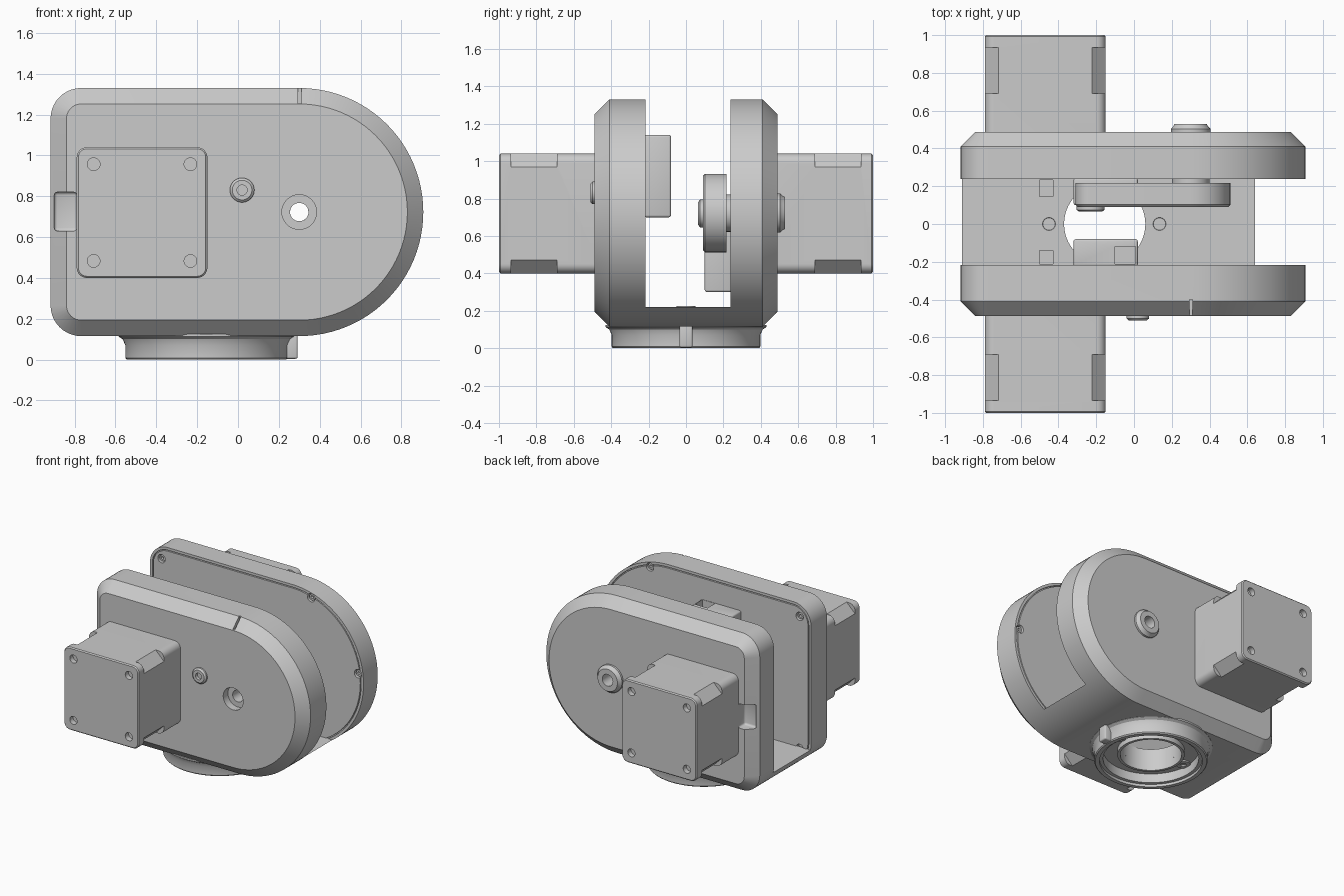
import bpy, bmesh, math
from mathutils import Matrix, Vector

if "Cube" in bpy.data.objects:
    bpy.data.objects.remove(bpy.data.objects["Cube"])

PIVOT = (0.30, 0.7225)
MOTOR = (-0.47, 0.72)
BASE_X = -0.155


def finish(name, bm, angle=30):
    bmesh.ops.recalc_face_normals(bm, faces=bm.faces[:])
    me = bpy.data.meshes.new(name)
    bm.to_mesh(me)
    bm.free()
    ob = bpy.data.objects.new(name, me)
    bpy.context.collection.objects.link(ob)
    smooth(ob, angle)
    return ob


def smooth(ob, angle=30):
    bpy.ops.object.select_all(action='DESELECT')
    ob.select_set(True)
    bpy.context.view_layer.objects.active = ob
    bpy.ops.object.shade_smooth_by_angle(angle=math.radians(angle))


def loft(name, rings):
    """Skin between matching (x, z) outlines, each given at one y, and cap the ends."""
    bm = bmesh.new()
    loops = [[bm.verts.new((x, y, z)) for x, z in pts] for y, pts in rings]
    n = len(loops[0])
    for a, b in zip(loops, loops[1:]):
        for i in range(n):
            bm.faces.new((a[i], a[(i + 1) % n], b[(i + 1) % n], b[i]))
    bm.faces.new(loops[0])
    bm.faces.new(loops[-1])
    return finish(name, bm)


def lathe(name, profile, loc, axis='Z', n=64):
    """Revolve a closed (radius, height) section into a ring."""
    bm = bmesh.new()
    loops = []
    for i in range(n):
        a = 2 * math.pi * i / n
        loops.append([bm.verts.new((r * math.cos(a), r * math.sin(a), h)) for r, h in profile])
    m = len(profile)
    for i in range(n):
        a, b = loops[i], loops[(i + 1) % n]
        for j in range(m):
            bm.faces.new((a[j], a[(j + 1) % m], b[(j + 1) % m], b[j]))
    if axis != 'Z':
        turn = math.pi / 2 if axis == '-Y' else -math.pi / 2
        bm.transform(Matrix.Rotation(turn, 4, 'X'))
    bm.transform(Matrix.Translation(loc))
    return finish(name, bm)


def box(name, x, y, z, rot=0.0, bevel=0.0):
    bm = bmesh.new()
    bmesh.ops.create_cube(bm, size=1)
    bm.transform(Matrix.Diagonal((x[1] - x[0], y[1] - y[0], z[1] - z[0], 1)))
    if bevel:
        bmesh.ops.bevel(bm, geom=bm.edges[:], offset=bevel, segments=3, profile=0.5, affect='EDGES')
    bm.transform(Matrix.Rotation(rot, 4, 'Y'))
    bm.transform(Matrix.Translation((sum(x) / 2, sum(y) / 2, sum(z) / 2)))
    return finish(name, bm)


def rod(x, z, r, y, r2=None, n=32):
    """Cylinder along y, used as a drill."""
    r2 = r if r2 is None else r2
    ring = lambda q: [(x + q * math.cos(2 * math.pi * i / n), z + q * math.sin(2 * math.pi * i / n)) for i in range(n)]
    return loft("drill", [(y[0], ring(r)), (y[1], ring(r2))])


def boolean(ob, cutters, op='DIFFERENCE'):
    for c in cutters:
        c.hide_render = True
        m = ob.modifiers.new("cut", 'BOOLEAN')
        m.operation, m.solver, m.object = op, 'EXACT', c
        bpy.context.view_layer.objects.active = ob
        bpy.ops.object.modifier_apply(modifier=m.name)
        bpy.data.objects.remove(c)
    smooth(ob)
    return ob


def arc(cx, cz, r, a0, a1, n):
    return [(cx + r * math.cos(math.radians(a0 + (a1 - a0) * i / n)),
             cz + r * math.sin(math.radians(a0 + (a1 - a0) * i / n))) for i in range(n + 1)]


def outline(d=0.0):
    """D-shaped housing outline, shrunk by d."""
    r = 0.15 - d
    return (arc(*PIVOT, 0.6075 - d, -90, 90, 48) + arc(-0.768, 1.18, r, 90, 180, 10)
            + arc(-0.768, 0.265, r, 180, 270, 10))


def rounded(cx, cz, h, r):
    k, pts = h - r, []
    for q, (sx, sz) in enumerate([(1, 1), (-1, 1), (-1, -1), (1, -1)]):
        pts += arc(cx + sx * k, cz + sz * k, r, 90 * q, 90 * q + 90, 8)
    return pts


# Two side housings and their motors
for s, tag, inner in ((-1, "front", 0.217), (1, "back", 0.237)):
    Y = lambda a, b: tuple(sorted((s * a, s * b)))
    g = inner + 0.012
    house = loft(tag + "_housing", [(s * y, outline(d)) for y, d in (
        (0.488, 0.078), (0.41, 0), (inner, 0), (inner, 0.02), (g, 0.021), (g, 0.027), (inner, 0.028))])
    cuts = [rod(*PIVOT, 0.045, Y(0.1, 0.6)),
            box("notch", (-0.90, -0.79), Y(0.41, 0.6), (0.63, 0.82), bevel=0.015)]
    # lid screw recesses
    for x, z in ((-0.82, 1.23), (0.46, 1.27), (0.86, 0.79), (0.46, 0.175), (-0.82, 0.21)):
        cuts.append(rod(x, z, 0.032, Y(inner - 0.05, inner + 0.035), n=20))
    if s < 0:
        cuts += [rod(*PIVOT, 0.085, Y(0.43, 0.6)),
                 box("seam", (0.295, 0.311), Y(0.40, 0.6), (1.255, 1.4))]
    boolean(house, cuts)
    for x, z in ((-0.82, 1.23), (0.46, 1.27), (0.86, 0.79)):
        lathe(tag + "_lid_screw", [(0.011, 0), (0.024, 0), (0.024, 0.025), (0.011, 0.025)],
              (x, s * (inner + 0.037), z), 'Y' if s < 0 else '-Y', 20)

    motor = loft(tag + "_motor", [(s * y, rounded(*MOTOR, 0.32 - d, 0.05 - d)) for y, d in (
        (0.47, 0), (0.992, 0), (1.0, 0.008))])
    cuts = []
    for sx in (-1, 1):
        for sz in (-1, 1):
            x, z = MOTOR[0] + sx * 0.355, MOTOR[1] + sz * 0.355
            cuts.append(box("corner_cut", (x - 0.1, x + 0.1), Y(0.69, 0.935), (z - 0.1, z + 0.1), math.pi / 4))
            cuts.append(rod(MOTOR[0] + sx * 0.237, MOTOR[1] + sz * 0.237, 0.031, Y(0.96, 1.1), n=24))
    boolean(motor, cuts)

# Floor joining the housings, following the same outline
floor = loft("floor", [(-0.225, outline()), (0.245, outline())])
boolean(floor, [box("top_cut", (-2, 2), (-1, 1), (0.22, 3)),
                lathe("bore", [(0.0001, 0), (0.215, 0), (0.215, 0.5), (0.0001, 0.5)], (BASE_X, 0, 0)),
                box("slot", (-0.50, -0.43), (0.145, 0.232), (0.16, 0.4)),
                box("slot", (-0.50, -0.43), (-0.212, -0.14), (0.16, 0.4))])

# Base ring with flared top, stepped recess and index tab
lathe("base_ring", [(0.43, 0.125), (0.43, 0.113), (0.41, 0.10), (0.397, 0.07), (0.397, 0.008), (0.39, 0),
                    (0.36, 0), (0.36, 0.02), (0.335, 0.02), (0.335, 0.09), (0.235, 0.09), (0.235, 0.05),
                    (0.215, 0.05), (0.215, 0.125)], (BASE_X, 0, 0), n=96)
box("base_tab", (0.22, 0.292), (-0.035, 0.035), (0.004, 0.13), bevel=0.01)
for x in (-0.45, 0.135):
    lathe("floor_screw", [(0.022, 0.08), (0.05, 0.08), (0.05, 0.226), (0.034, 0.226), (0.03, 0.212), (0.022, 0.212)],
          (x, 0, 0), n=32)

# Shaft bosses outside the housings
lathe("front_shaft_boss", [(0.025, -0.03), (0.06, -0.03), (0.06, 0.012), (0.048, 0.023), (0.025, 0.023)],
      (0.02, -0.488, 0.83), '-Y', 40)
lathe("back_pivot_boss", [(0.045, -0.03), (0.105, -0.03), (0.105, 0.015), (0.092, 0.028), (0.085, 0.042),
                          (0.045, 0.042)], (PIVOT[0], 0.488, PIVOT[1]), 'Y', 48)

# Sensor blocks on the inner faces, one up and one down
for tag, y, z, cy, cz in (("front", (-0.225, -0.08), (0.70, 1.14), (-0.212, -0.12), (0.77, 1.3)),
                          ("back", (0.10, 0.245), (0.30, 0.74), (0.14, 0.23), (0.1, 0.67))):
    b = box(tag + "_block", (-0.32, 0.02), y, z, bevel=0.012)
    boolean(b, [box("pocket", (-0.10, 0.008), cy, cz)])

# Swing arm on the back pivot
pts = lambda d: (arc(*PIVOT, 0.21 - d, -90, 90, 24) + arc(-0.23, 0.8525, 0.08 - d, 90, 180, 8)
                 + arc(-0.23, 0.5925, 0.08 - d, 180, 270, 8))
arm = loft("swing_arm", [(0.09, pts(0.012)), (0.102, pts(0)), (0.217, pts(0))])
boolean(arm, [rod(*PIVOT, 0.045, (0, 0.4)), rod(*PIVOT, 0.09, (0, 0.13))])
lathe("pivot_spacer", [(0.045, 0), (0.10, 0), (0.10, 0.03), (0.045, 0.03)], (PIVOT[0], 0.212, PIVOT[1]), 'Y', 40)
lathe("arm_end_boss", [(0.03, 0), (0.075, 0), (0.075, 0.03), (0.06, 0.04), (0.03, 0.04)],
      (-0.23, 0.105, 0.72), '-Y', 40)
